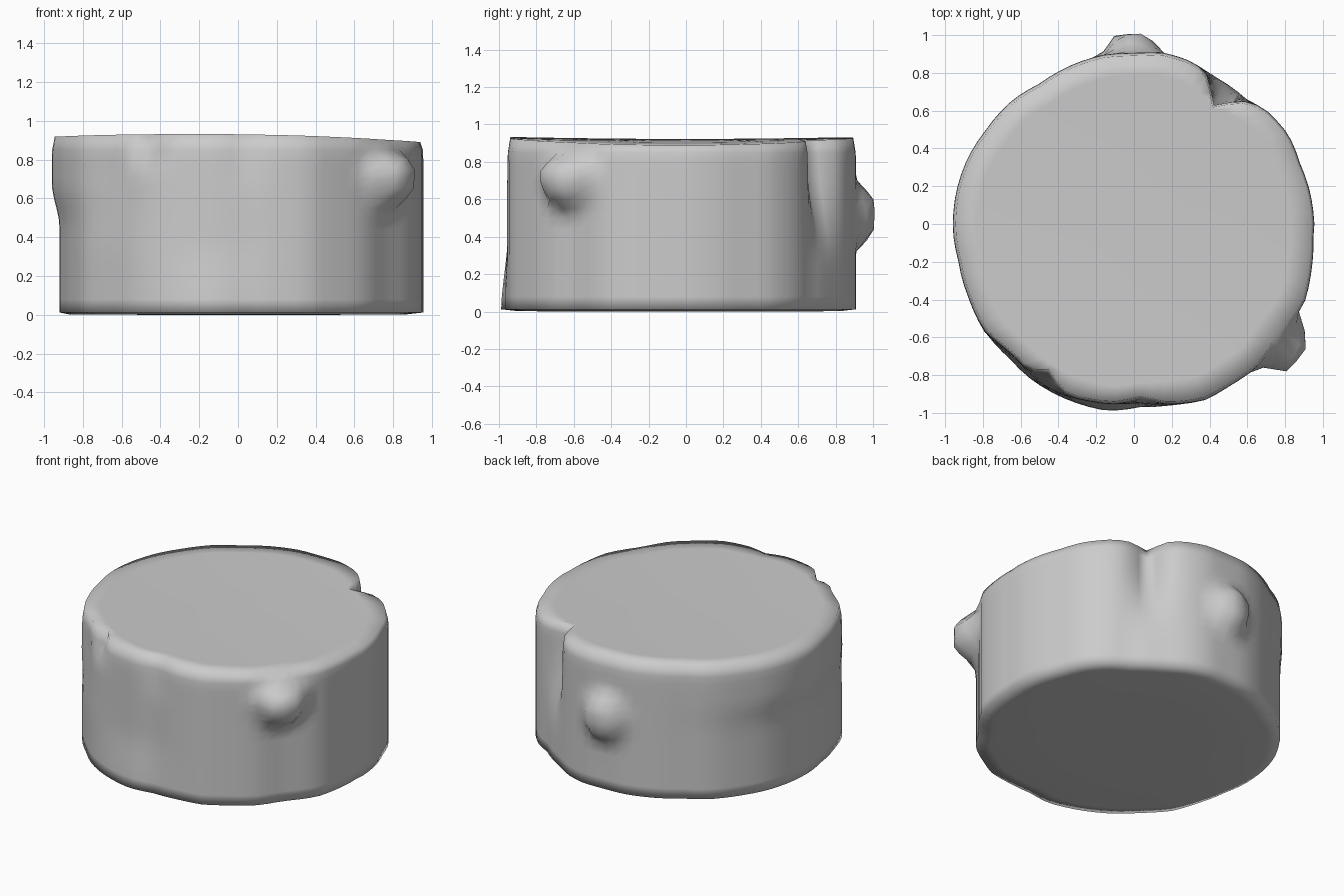
import bpy, bmesh
from math import radians, cos, sin, exp

if "Cube" in bpy.data.objects:
    bpy.data.objects.remove(bpy.data.objects["Cube"])

# Trunk outline: (angle in degrees, radius)
OUTLINE = [(0, .955), (11, .947), (20, .936), (30, .945), (40, .925), (48, .89), (62, .89),
           (72, .914), (80, .92), (90, .905), (100, .91), (110, .905), (124, .896), (135, .92),
           (148, .93), (158, .947), (170, .957), (182, .96), (192, .951), (205, .962),
           (216, .988), (227, .977), (237, .99), (247, .995), (262, 1.0), (272, .97),
           (282, .98), (292, 1.005), (301, .996), (311, 1.0), (322, .97), (335, .995),
           (346, .97), (357, .951), (360, .955)]
SEGMENTS = 90
LEVELS = [.012, .08, .16, .25, .32, .38, .44, .5, .55, .6, .65, .7, .75, .8, .85, .92]


def smooth(a, b, v):
    t = max(0, min(1, (v - a) / (b - a)))
    return t * t * (3 - 2 * t)


def lobe(a, centre, width):
    d = (a - centre + 180) % 360 - 180
    return exp(-(d / width) ** 2)


def wedge(a, centre, before, after):
    d = (a - centre + 180) % 360 - 180
    return max(0, 1 - (d / after if d > 0 else -d / before))


def knot(a, z, ca, cz, wa, below, above, height):
    da = ((a - ca + 180) % 360 - 180) / wa
    dz = (z - cz) / (above if z > cz else below)
    return height * (1 - smooth(.35, 1.0, (da * da + dz * dz) ** .5))


def outline(a):
    for (a0, r0), (a1, r1) in zip(OUTLINE, OUTLINE[1:]):
        if a0 <= a <= a1:
            return r0 + (r1 - r0) * (a - a0) / (a1 - a0)


def radius(a, z):
    r = outline(a)
    # broad bulges of the trunk
    r -= .04 * lobe(a, 180, 35) * (1 - smooth(.45, .68, z))
    r -= .035 * lobe(a, 262, 14) * smooth(0, .4, z)
    r -= .03 * lobe(a, 228, 14) * smooth(.3, .8, z)
    r -= .015 * smooth(.83, .92, z)
    # split at the back, nick at the front left, shallow dent at the front
    r -= .13 * wedge(a, 56, 9, 9) * smooth(.2, .85, z)
    r -= .07 * wedge(a, 240, 6, 9) * smooth(.7, .9, z)
    r -= .025 * wedge(a, 273, 8, 8) * smooth(.6, .9, z)
    # two branch knots
    r += knot(a, z, 321, .73, 11, .24, .14, .15)
    r += knot(a, z, 91, .51, 11, .21, .22, .10)
    return r


def top_height(x, y):
    return .932 - .015 * x - .03 * x * x - .012 * (1 - min(1, x * x + y * y))


bm = bmesh.new()
angles = [360 * i / SEGMENTS for i in range(SEGMENTS)]


def ring(z, scale=1.0, cap=None):
    verts = []
    for a in angles:
        r = radius(a, z)
        if scale < 1:
            # notches fade out towards the middle of the cap
            r = scale * (r + (.95 - r) * (1 - scale)) if scale < .8 else min(
                r - .01, scale * (outline(a) - .015))
        x, y = r * cos(radians(a)), r * sin(radians(a))
        h = top_height(x, y) if cap == "top" else z
        verts.append(bm.verts.new((x, y, h)))
    return verts


# Bottom cap, side wall and top cap as one skin
rings = [ring(.0, .5), ring(.002, .92)]
rings += [ring(z) for z in LEVELS[:-1]]
rings += [ring(.92, cap="top")]
rings += [ring(.92, s, "top") for s in (.88, .65, .35)]
for low, high in zip(rings, rings[1:]):
    for i in range(SEGMENTS):
        j = (i + 1) % SEGMENTS
        bm.faces.new((low[i], low[j], high[j], high[i]))
for loop, z in ((rings[0], 0), (rings[-1], .92)):
    centre = bm.verts.new((0, 0, z))
    for i in range(SEGMENTS):
        bm.faces.new((loop[i], loop[(i + 1) % SEGMENTS], centre))
bmesh.ops.recalc_face_normals(bm, faces=bm.faces)
for f in bm.faces:
    f.smooth = True

mesh = bpy.data.meshes.new("tree_stump")
bm.to_mesh(mesh)
bm.free()
stump = bpy.data.objects.new("tree_stump", mesh)
bpy.context.collection.objects.link(stump)
